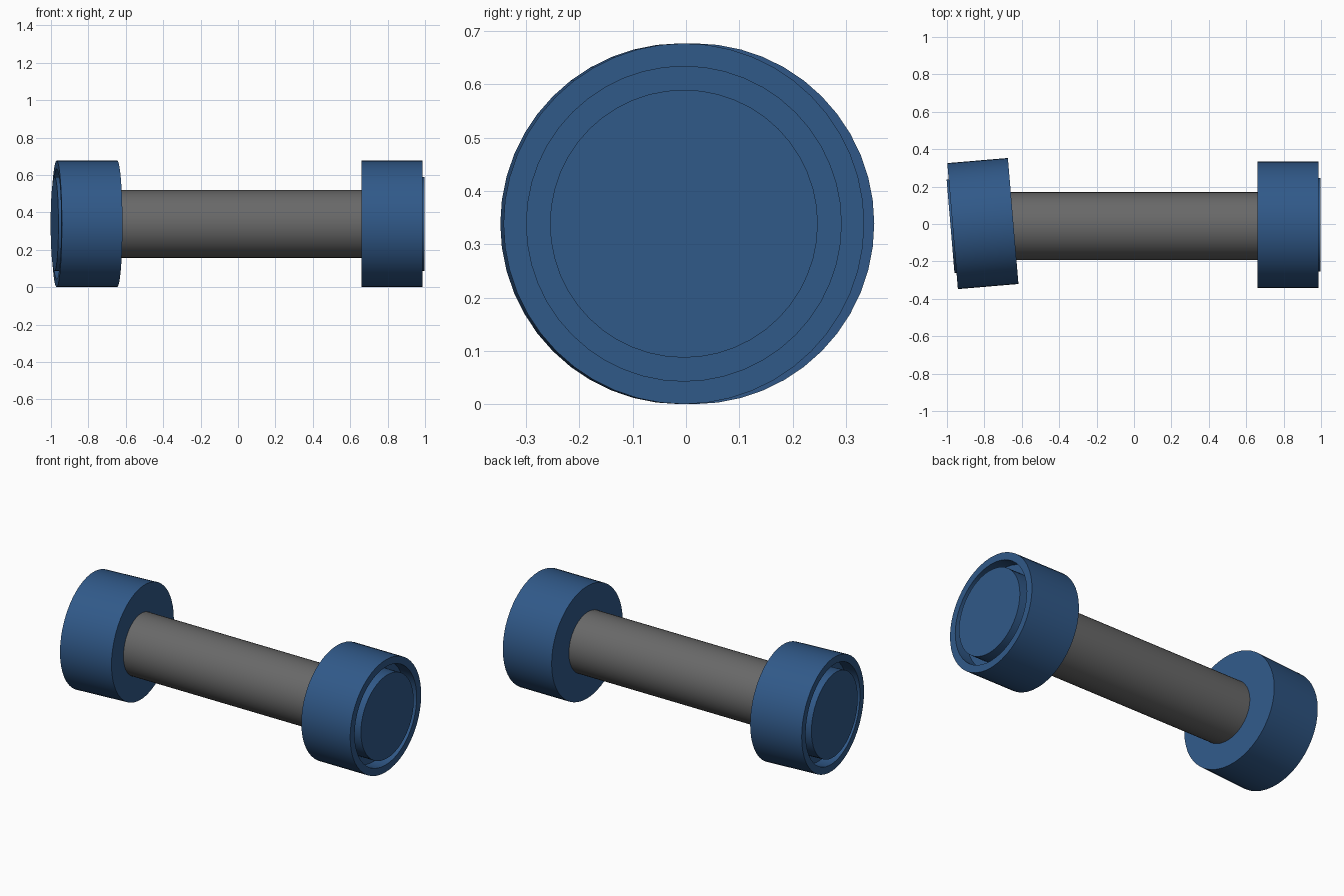
import bpy, bmesh, math
from mathutils import Vector, Matrix

if "Cube" in bpy.data.objects:
    bpy.data.objects.remove(bpy.data.objects["Cube"])

SIDES = 48
CZ = 0.3385


def lathe(name, profile, location, turn, material=None):
    """Spin (axial, radius) points around X; closes on the axis at both ends."""
    bm = bmesh.new()
    verts = [bm.verts.new((x, 0, r)) for x, r in profile]
    edges = [bm.edges.new(p) for p in zip(verts, verts[1:])]
    bmesh.ops.spin(bm, geom=verts + edges, cent=(0, 0, 0), axis=(1, 0, 0),
                   angle=math.tau, steps=SIDES, use_duplicate=False)
    bmesh.ops.remove_doubles(bm, verts=bm.verts, dist=1e-5)
    bmesh.ops.recalc_face_normals(bm, faces=bm.faces)
    mesh = bpy.data.meshes.new(name)
    bm.to_mesh(mesh)
    bm.free()
    obj = bpy.data.objects.new(name, mesh)
    bpy.context.collection.objects.link(obj)
    obj.matrix_world = Matrix.Translation(Vector(location)) @ Matrix.Rotation(turn, 4, 'Z')
    if material:
        mesh.materials.append(material)
    bpy.ops.object.select_all(action='DESELECT')
    obj.select_set(True)
    bpy.context.view_layer.objects.active = obj
    bpy.ops.object.shade_smooth_by_angle(angle=math.radians(30))
    return obj


blue = bpy.data.materials.new("blue")
blue.diffuse_color = (0.03, 0.10, 0.25, 1)
blue.use_nodes = True
blue.node_tree.nodes["Principled BSDF"].inputs["Base Color"].default_value = blue.diffuse_color
grey = bpy.data.materials.new("dark_grey")
grey.diffuse_color = (0.14, 0.14, 0.14, 1)
grey.use_nodes = True
grey.node_tree.nodes["Principled BSDF"].inputs["Base Color"].default_value = grey.diffuse_color

# Weight: thick disc with an annular groove and a slightly raised centre cap
weight = [(0, 0), (0, 0.338), (0.325, 0.338), (0.325, 0.295), (0.245, 0.295),
          (0.245, 0.251), (0.336, 0.251), (0.336, 0)]
lathe("right_weight", weight, (0.661, -0.004, CZ), 0, blue)
# The left weight sits slightly crooked on the bar
lathe("left_weight", weight, (-0.646, 0.016, CZ), math.pi + math.radians(4.8), blue)

# Handle bar, ends tucked into the weights
lathe("handle", [(-0.70, 0), (-0.70, 0.181), (0.70, 0.181), (0.70, 0)],
      (0, -0.011, CZ), 0, grey)
